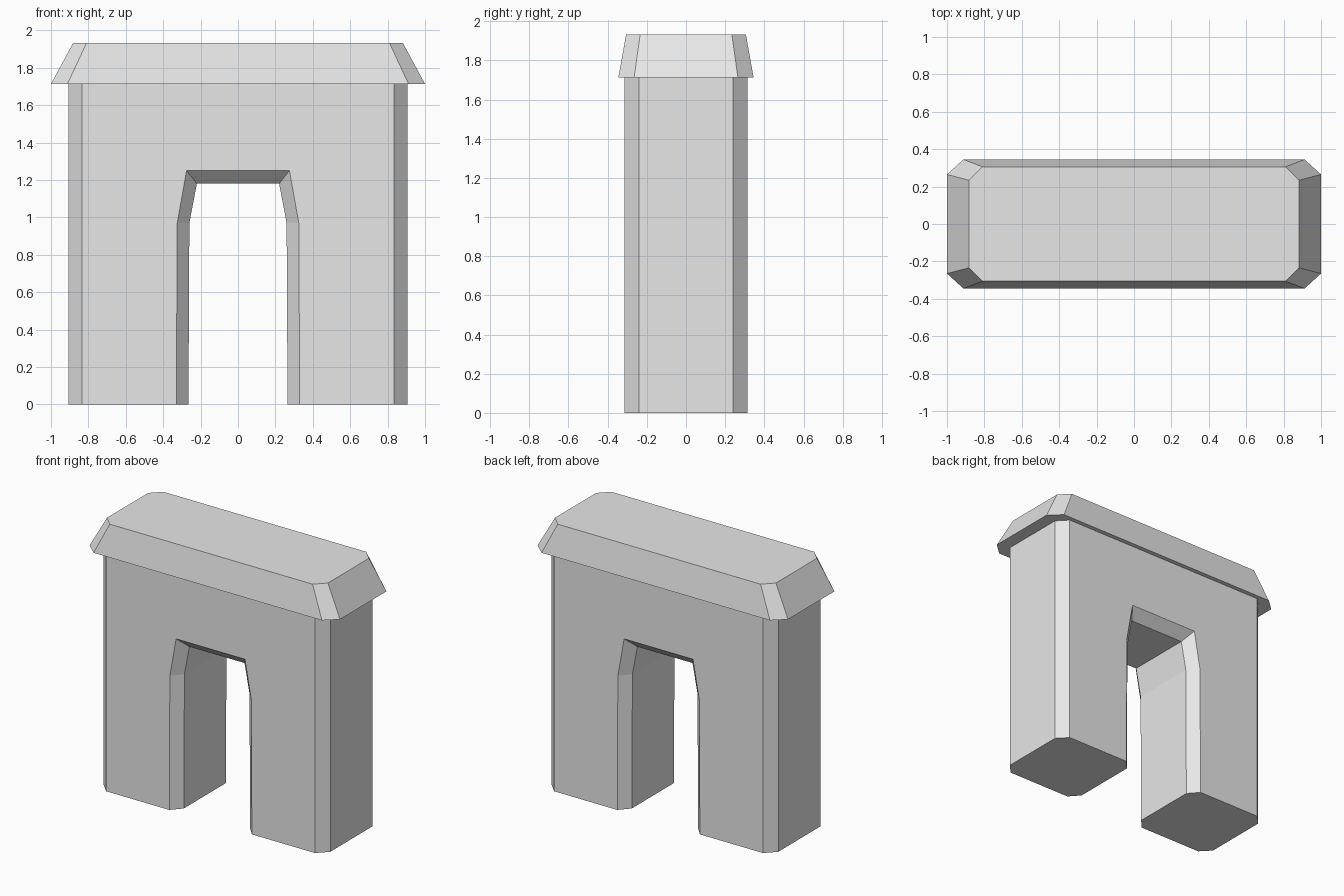
import bpy
import bmesh

cube = bpy.data.objects.get("Cube")
if cube:
    bpy.data.objects.remove(cube, do_unlink=True)

# Plain stone colour
stone = bpy.data.materials.new("pale_grey_stone")
stone.use_nodes = True
grey = (0.8, 0.8, 0.8, 1)
stone.diffuse_color = grey
stone.node_tree.nodes["Principled BSDF"].inputs["Base Color"].default_value = grey


def loft(name, loops):
    """Skin matching closed loops and cap both ends."""
    bm = bmesh.new()
    rings = [[bm.verts.new(p) for p in loop] for loop in loops]
    for a, b in zip(rings, rings[1:]):
        for i in range(len(a)):
            j = (i + 1) % len(a)
            bm.faces.new((a[i], a[j], b[j], b[i]))
    bm.faces.new(rings[0])
    bm.faces.new(rings[-1])
    bmesh.ops.recalc_face_normals(bm, faces=bm.faces)
    mesh = bpy.data.meshes.new(name)
    bm.to_mesh(mesh)
    bm.free()
    mesh.materials.append(stone)
    obj = bpy.data.objects.new(name, mesh)
    bpy.context.collection.objects.link(obj)
    return obj


def arch_outline(y, half_width, opening):
    """Wall outline with the doorway cut out, mirrored left to right."""
    half = [(half_width, 1.72), (half_width, 0)] + opening
    points = half + [(-x, z) for x, z in reversed(half)]
    return [(x, y, z) for x, z in points]


def octagon(z, x, y, inner_x, inner_y):
    """Rectangle with cut corners."""
    quarter = [(x, inner_y), (inner_x, y)]
    half = quarter + [(-px, py) for px, py in reversed(quarter)]
    return [(px, py, z) for px, py in half + [(-px, -py) for px, py in half]]


# Archway body: chamfered outer corners and doorway edges
face_opening = [(0.33, 0), (0.325, 0.97), (0.275, 1.25)]
inner_opening = [(0.265, 0), (0.26, 0.97), (0.22, 1.18)]
face = (0.835, face_opening)
core = (0.905, inner_opening)
layers = [(-0.313, face), (-0.24, core), (0.24, core), (0.313, face)]
loft("arch_body", [arch_outline(y, *shape) for y, shape in layers])

# Overhanging tapered capstone
loft("capstone", [octagon(1.713, 1.0, 0.345, 0.912, 0.265),
                  octagon(1.932, 0.882, 0.306, 0.81, 0.234)])
